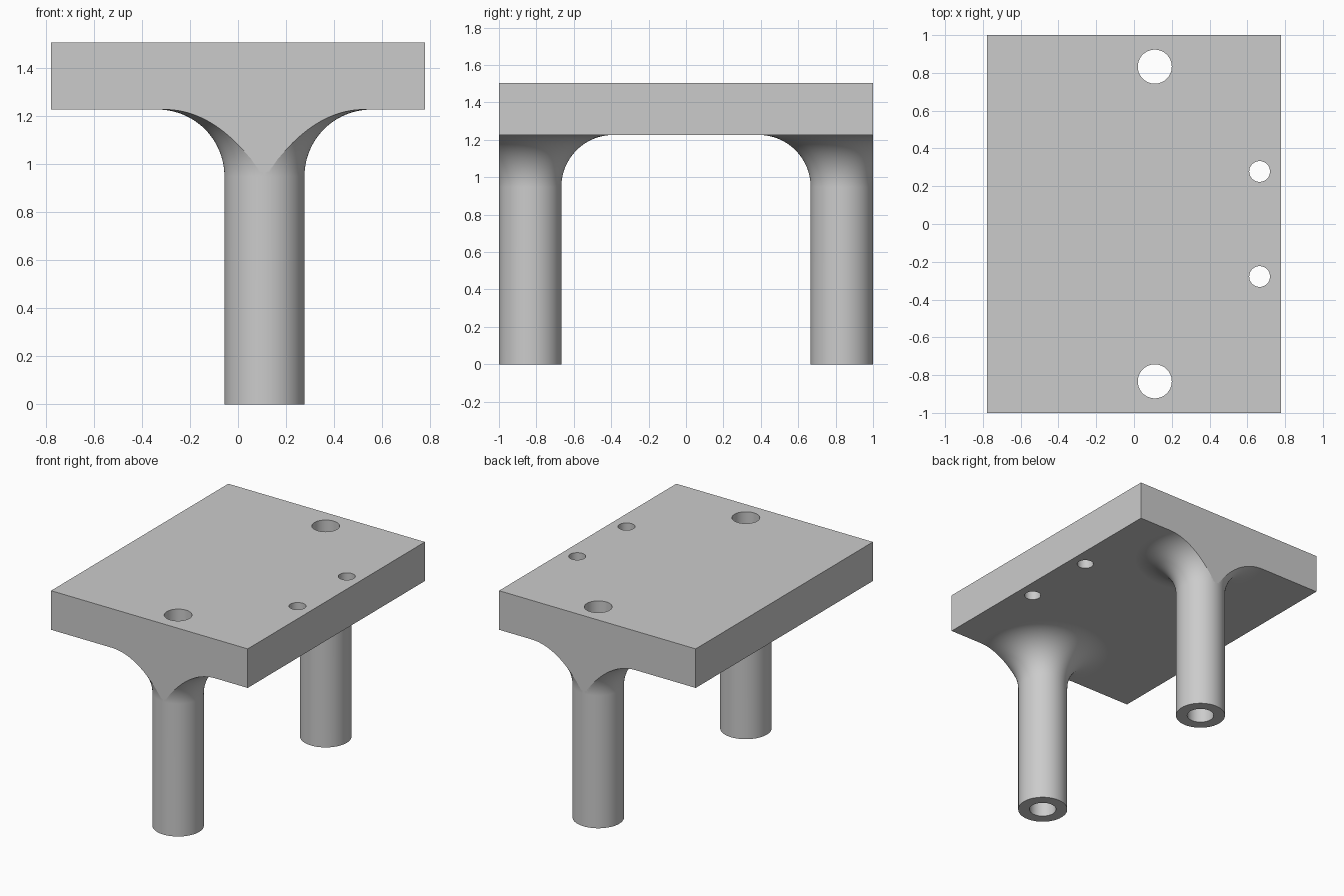
import bpy, bmesh, math
from mathutils import Matrix

cube = bpy.data.objects.get("Cube")
if cube:
    bpy.data.objects.remove(cube, do_unlink=True)

HALF_X, HALF_Y = 0.777, 1.0
PLATE_Z, TOP_Z = 1.226, 1.505
LEG_X, LEG_Y, LEG_R, FLARE = 0.11, 0.833, 0.1665, 0.278
BORE_R, PIN_R = 0.09, 0.055

grey = bpy.data.materials.new("plain grey")
grey.use_nodes = True
colour = (0.6, 0.6, 0.6, 1)
grey.diffuse_color = colour
grey.node_tree.nodes["Principled BSDF"].inputs["Base Color"].default_value = colour


def make(name, bm):
    bmesh.ops.recalc_face_normals(bm, faces=bm.faces)
    mesh = bpy.data.meshes.new(name)
    bm.to_mesh(mesh)
    bm.free()
    mesh.materials.append(grey)
    ob = bpy.data.objects.new(name, mesh)
    bpy.context.collection.objects.link(ob)
    return ob


def box(name, hx, hy, z0, z1):
    bm = bmesh.new()
    bmesh.ops.create_cube(bm, size=1, matrix=Matrix.Translation((0, 0, (z0 + z1) / 2))
                          @ Matrix.Diagonal((2 * hx, 2 * hy, z1 - z0, 1)))
    return make(name, bm)


def drill(name, x, y, r):
    bm = bmesh.new()
    bmesh.ops.create_cone(bm, cap_ends=True, segments=64, radius1=r, radius2=r,
                          depth=4, matrix=Matrix.Translation((x, y, 1)))
    return make(name, bm)


def flared_leg(name, x, y, steps=24, segments=96):
    # Straight column, then a quarter-round flare that runs into the plate
    profile = [(LEG_R, 0)]
    for i in range(steps + 1):
        a = math.pi / 2 * i / steps
        profile.append((LEG_R + FLARE * (1 - math.cos(a)),
                        PLATE_Z - FLARE * (1 - math.sin(a))))
    profile.append((LEG_R + FLARE, PLATE_Z + 0.1))
    bm = bmesh.new()
    rings = []
    for r, z in profile:
        angles = [math.tau * k / segments for k in range(segments)]
        rings.append([bm.verts.new((x + r * math.cos(t), y + r * math.sin(t), z))
                      for t in angles])
    for low, high in zip(rings, rings[1:]):
        for k in range(segments):
            n = (k + 1) % segments
            bm.faces.new((low[k], low[n], high[n], high[k]))
    bm.faces.new(rings[0])
    bm.faces.new(rings[-1])
    return make(name, bm)


def combine(target, tool, operation):
    tool.hide_render = True
    mod = target.modifiers.new(tool.name, 'BOOLEAN')
    mod.operation, mod.solver, mod.object = operation, 'EXACT', tool
    bpy.context.view_layer.objects.active = target
    bpy.ops.object.modifier_apply(modifier=mod.name)
    bpy.data.objects.remove(tool, do_unlink=True)


# Plate, made overlong so the flares can be trimmed flush with its ends
stand = box("plate_with_legs", HALF_X, HALF_Y + 0.4, PLATE_Z, TOP_Z)

# Legs
for side in (-1, 1):
    combine(stand, flared_leg("leg", LEG_X, side * LEG_Y), 'UNION')

# Trim both ends
combine(stand, box("end_trim", 1.5, HALF_Y, -1, 3), 'INTERSECT')

# Leg bores and small pin holes
for side in (-1, 1):
    combine(stand, drill("leg_bore", LEG_X, side * LEG_Y, BORE_R), 'DIFFERENCE')
    combine(stand, drill("pin_hole", 0.665, side * 0.278, PIN_R), 'DIFFERENCE')

# Smooth the round surfaces and keep the crisp edges
bpy.ops.object.select_all(action='DESELECT')
stand.select_set(True)
bpy.context.view_layer.objects.active = stand
bpy.ops.object.shade_smooth_by_angle(angle=math.radians(20))
weighted = stand.modifiers.new("flat_plate_normals", 'WEIGHTED_NORMAL')
weighted.keep_sharp = True
